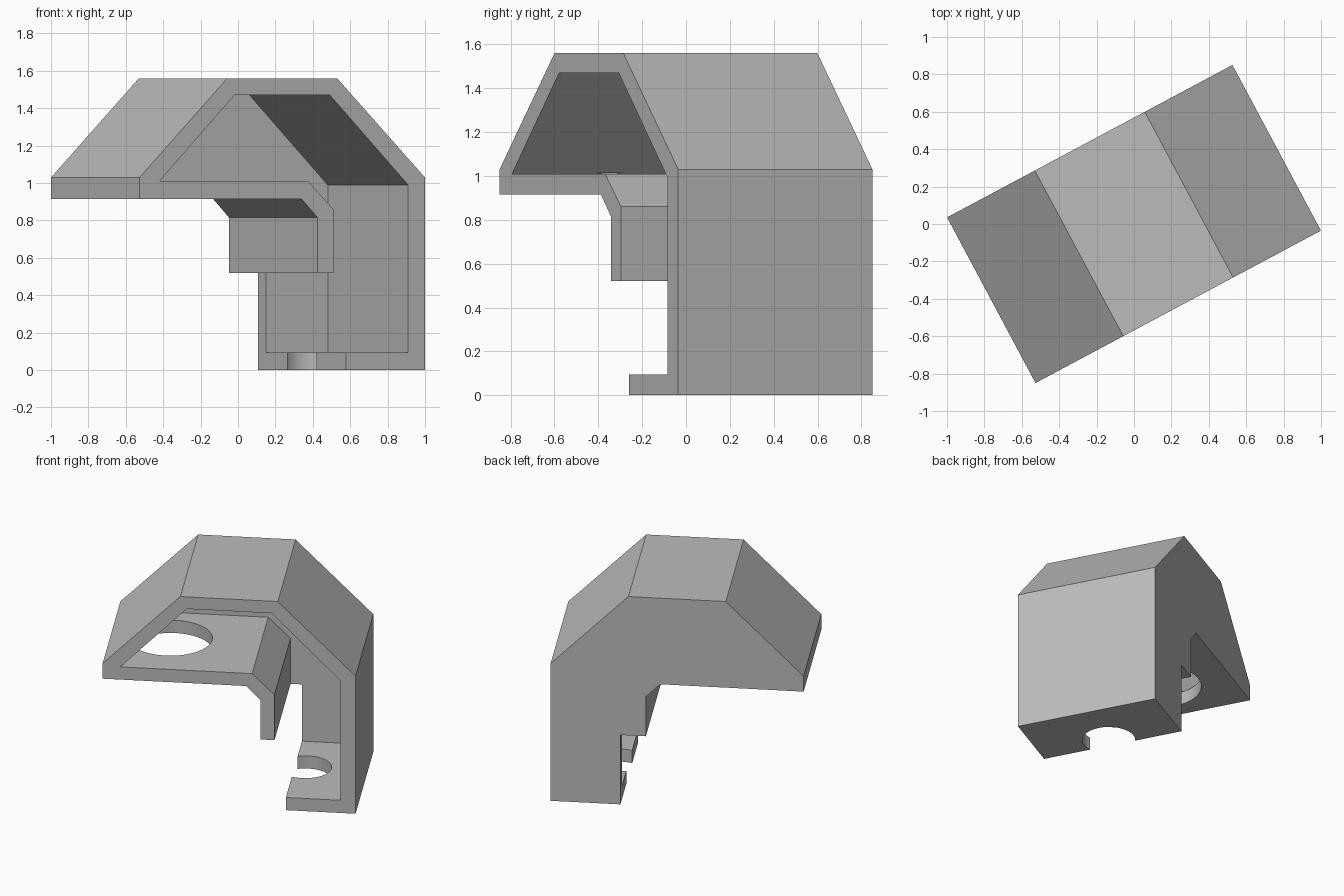
import bpy
import bmesh
from math import radians
from mathutils import Matrix

cube = bpy.data.objects.get("Cube")
if cube:
    bpy.data.objects.remove(cube, do_unlink=True)

TURN = Matrix.Rotation(radians(28.1), 4, "Z")
FRONT, BACK, WALL = -0.502, 0.502, 0.092

grey = bpy.data.materials.new("plain grey")
grey.use_nodes = True
colour = (0.5, 0.5, 0.5, 1)
grey.diffuse_color = colour
grey.node_tree.nodes["Principled BSDF"].inputs["Base Color"].default_value = colour


def finish(name, bm):
    bmesh.ops.recalc_face_normals(bm, faces=bm.faces)
    mesh = bpy.data.meshes.new(name)
    bm.to_mesh(mesh)
    bm.free()
    mesh.materials.append(grey)
    obj = bpy.data.objects.new(name, mesh)
    obj.matrix_world = TURN
    bpy.context.collection.objects.link(obj)
    return obj


def extrude_profile(name, points, front, back):
    bm = bmesh.new()
    face = bm.faces.new([bm.verts.new((u, front, z)) for u, z in points])
    grown = bmesh.ops.extrude_face_region(bm, geom=[face])["geom"]
    verts = [g for g in grown if isinstance(g, bmesh.types.BMVert)]
    bmesh.ops.translate(bm, verts=verts, vec=(0, back - front, 0))
    return finish(name, bm)


def cylinder(name, u, z, radius, height):
    bm = bmesh.new()
    bmesh.ops.create_cone(bm, cap_ends=True, segments=64, radius1=radius,
                          radius2=radius, depth=height,
                          matrix=Matrix.Translation((u, 0, z)))
    return finish(name, bm)


def cut(target, cutter):
    mod = target.modifiers.new(cutter.name, "BOOLEAN")
    mod.operation = "DIFFERENCE"
    mod.solver = "EXACT"
    mod.object = cutter
    cutter.hide_render = True
    cutter.hide_viewport = True
    cutter.display_type = "WIRE"


# Solid body with sloped roof, overhang and stepped leg
body = extrude_profile("housing", [
    (0.388, 0), (0.865, 0), (0.865, 1.03), (0.333, 1.56), (-0.333, 1.56),
    (-0.865, 1.03), (-0.865, 0.915), (0.117, 0.915), (0.214, 0.815),
    (0.214, 0.52), (0.388, 0.52)], FRONT, BACK)

# Hollow interior, open at the front and between leg and base
pocket = extrude_profile("interior_cutter", [
    (0.31, 0.095), (0.763, 0.095), (0.763, 0.99), (0.289, 1.47),
    (-0.289, 1.47), (-0.744, 1.01), (0.157, 1.01), (0.31, 0.86)],
    FRONT - 0.1, BACK - WALL)
cut(body, pocket)

# Round hole in the overhang floor and round notch in the base
cut(body, cylinder("floor_hole_cutter", -0.462, 0.95, 0.285, 0.13))
cut(body, cylinder("base_notch_cutter", 0.46, 0.04, 0.18, 0.2))

# Apply the cuts, then smooth only the round walls
bpy.context.view_layer.objects.active = body
body.select_set(True)
for mod in list(body.modifiers):
    bpy.ops.object.modifier_apply(modifier=mod.name)
bpy.ops.object.shade_smooth_by_angle(angle=radians(20))
for obj in [o for o in bpy.data.objects if o.name.endswith("_cutter")]:
    bpy.data.objects.remove(obj, do_unlink=True)
